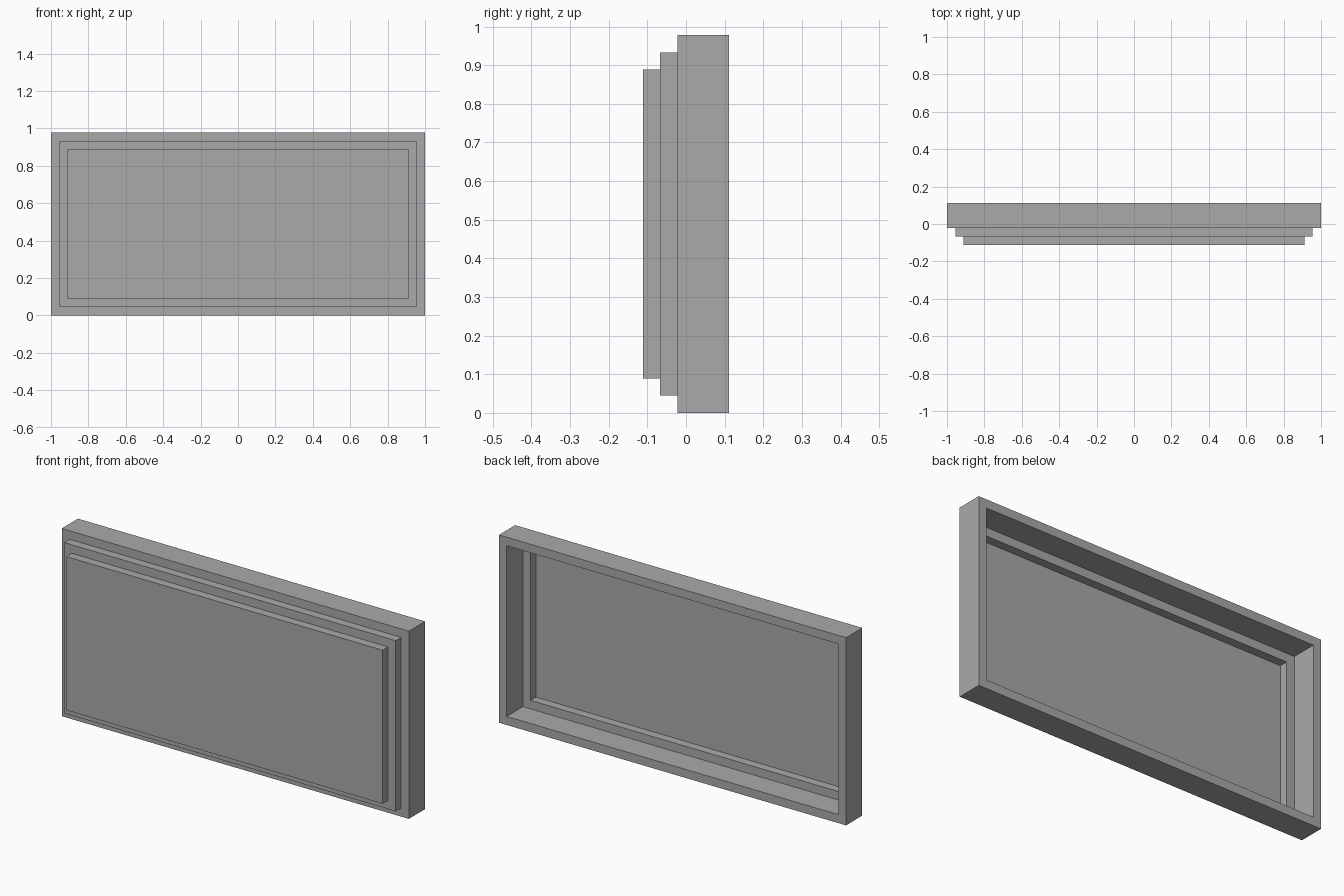
import bpy
import bmesh

UNIT = 2 / 45          # wall thickness and step size
HEIGHT = 22 * UNIT
FRONT = -2.5 * UNIT

if "Cube" in bpy.data.objects:
    bpy.data.objects.remove(bpy.data.objects["Cube"])

grey = bpy.data.materials.new("mid grey")
grey.use_nodes = True
colour = (0.4, 0.4, 0.4, 1)
grey.diffuse_color = colour
grey.node_tree.nodes["Principled BSDF"].inputs["Base Color"].default_value = colour


def rectangle(bm, inset, y):
    """Corner vertices of the outline, moved inwards by inset."""
    x, low, high = 1 - inset, inset, HEIGHT - inset
    return [bm.verts.new((px, y, pz))
            for px, pz in ((-x, low), (x, low), (x, high), (-x, high))]


def slab(name, inset, y_front, y_back, hollow):
    """Rectangular slab, or an open frame one unit wide when hollow."""
    bm = bmesh.new()
    loops = [rectangle(bm, inset, y_front), rectangle(bm, inset, y_back)]
    if hollow:
        loops += [rectangle(bm, inset + UNIT, y_back),
                  rectangle(bm, inset + UNIT, y_front)]
        pairs = zip(loops, loops[1:] + loops[:1])
    else:
        for loop in loops:
            bm.faces.new(loop)
        pairs = [loops]
    for a, b in pairs:
        for i in range(4):
            j = (i + 1) % 4
            bm.faces.new((a[i], a[j], b[j], b[i]))
    bmesh.ops.recalc_face_normals(bm, faces=bm.faces)
    mesh = bpy.data.meshes.new(name)
    bm.to_mesh(mesh)
    bm.free()
    mesh.materials.append(grey)
    bpy.context.collection.objects.link(bpy.data.objects.new(name, mesh))


# Stepped shell: solid front panel and two frames behind it
slab("front_panel", 2 * UNIT, FRONT, FRONT + UNIT, False)
slab("middle_frame", UNIT, FRONT + UNIT, FRONT + 2 * UNIT, True)
slab("outer_frame", 0, FRONT + 2 * UNIT, -FRONT, True)
